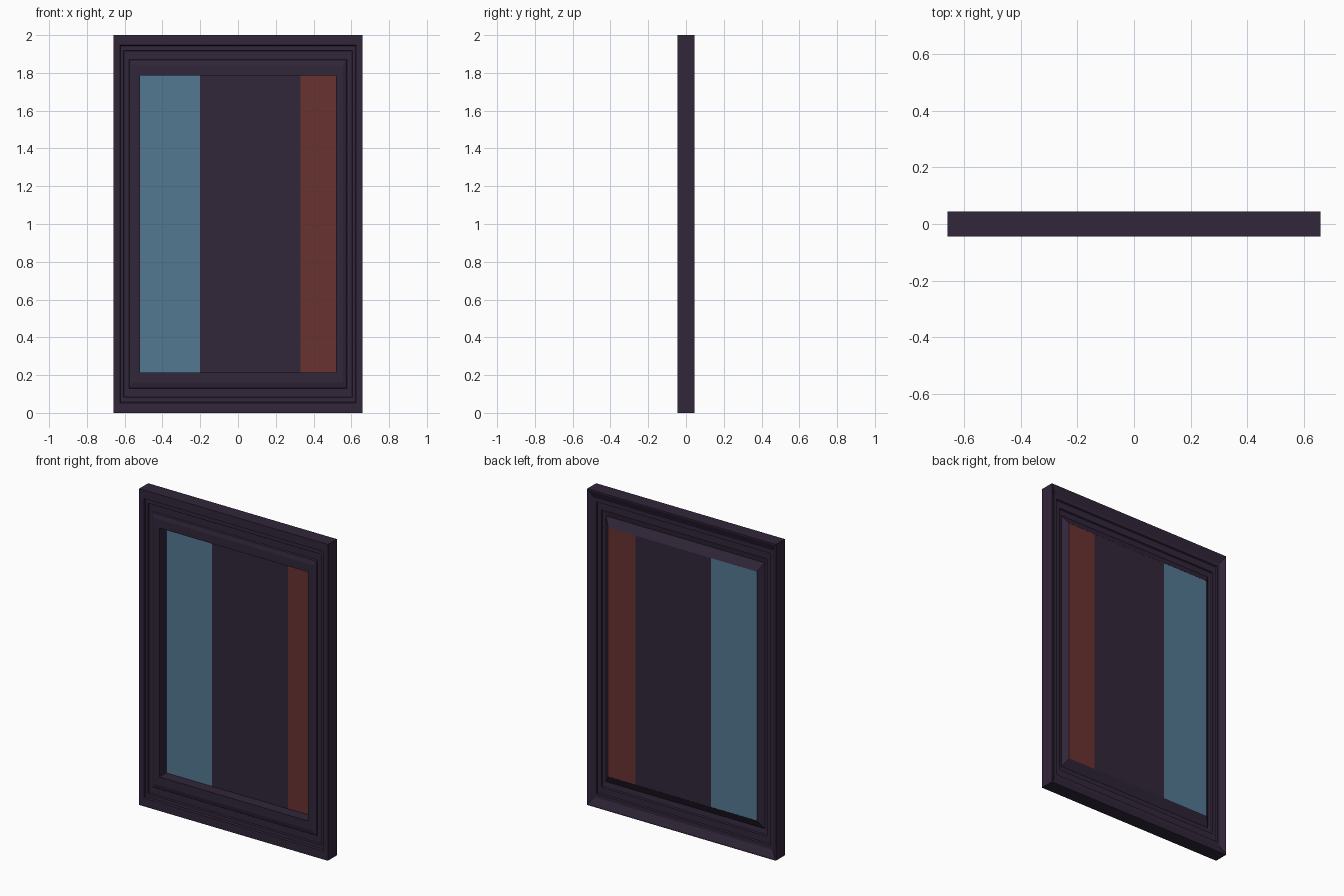
import bpy, bmesh

if "Cube" in bpy.data.objects:
    bpy.data.objects.remove(bpy.data.objects["Cube"])

def material(name, rgb):
    m = bpy.data.materials.new(name)
    m.diffuse_color = (*rgb, 1)
    m.use_nodes = True
    m.node_tree.nodes["Principled BSDF"].inputs["Base Color"].default_value = m.diffuse_color
    return m

dark = material("dark plum", (0.031, 0.019, 0.042))
blue = material("slate blue", (0.088, 0.190, 0.285))
red = material("brick red", (0.138, 0.032, 0.030))

HALF_W, HEIGHT = 0.66, 2.0      # outer size
RAIL_X, RAIL_Z = 0.14, 0.213    # frame width at the sides and at top/bottom

def finish(bm, name, mat):
    bmesh.ops.recalc_face_normals(bm, faces=bm.faces)
    me = bpy.data.meshes.new(name)
    bm.to_mesh(me)
    bm.free()
    me.materials.append(mat)
    ob = bpy.data.objects.new(name, me)
    bpy.context.collection.objects.link(ob)
    return ob

# Moulded frame: closed profile (fraction of rail width inward, y) swept round a rectangle
profile = [(0, -0.045), (0.25, -0.045), (0.27, -0.035), (0.38, -0.035),
           (0.40, -0.028), (0.60, -0.028), (0.62, -0.035), (0.75, -0.042),
           (1, -0.042), (1, 0.035), (0.75, 0.005), (0.60, 0.010),
           (0.58, 0.018), (0.38, 0.018), (0.36, 0.026), (0.25, 0.026),
           (0.04, 0.045), (0, 0.045)]
bm = bmesh.new()
loops = []
for sx, top in ((-1, 0), (1, 0), (1, 1), (-1, 1)):
    loops.append([bm.verts.new((sx * (HALF_W - u * RAIL_X), y,
                                HEIGHT - u * RAIL_Z if top else u * RAIL_Z))
                  for u, y in profile])
n = len(profile)
for c in range(4):
    a, b = loops[c], loops[(c + 1) % 4]
    for i in range(n):
        j = (i + 1) % n
        bm.faces.new((a[i], a[j], b[j], b[i]))
finish(bm, "frame", dark)

# Thin panel set near the back, in three vertical stripes
def panel(name, x0, x1, mat):
    bm = bmesh.new()
    bmesh.ops.create_cube(bm, size=1)
    z0, z1, y0, y1 = RAIL_Z, HEIGHT - RAIL_Z, 0.027, 0.0345
    for v in bm.verts:
        v.co = (x1 if v.co.x > 0 else x0,
                y1 if v.co.y > 0 else y0,
                z1 if v.co.z > 0 else z0)
    finish(bm, name, mat)

edge = HALF_W - RAIL_X
panel("left_stripe", -edge, -0.20, blue)
panel("middle_panel", -0.20, 0.33, dark)
panel("right_stripe", 0.33, edge, red)
